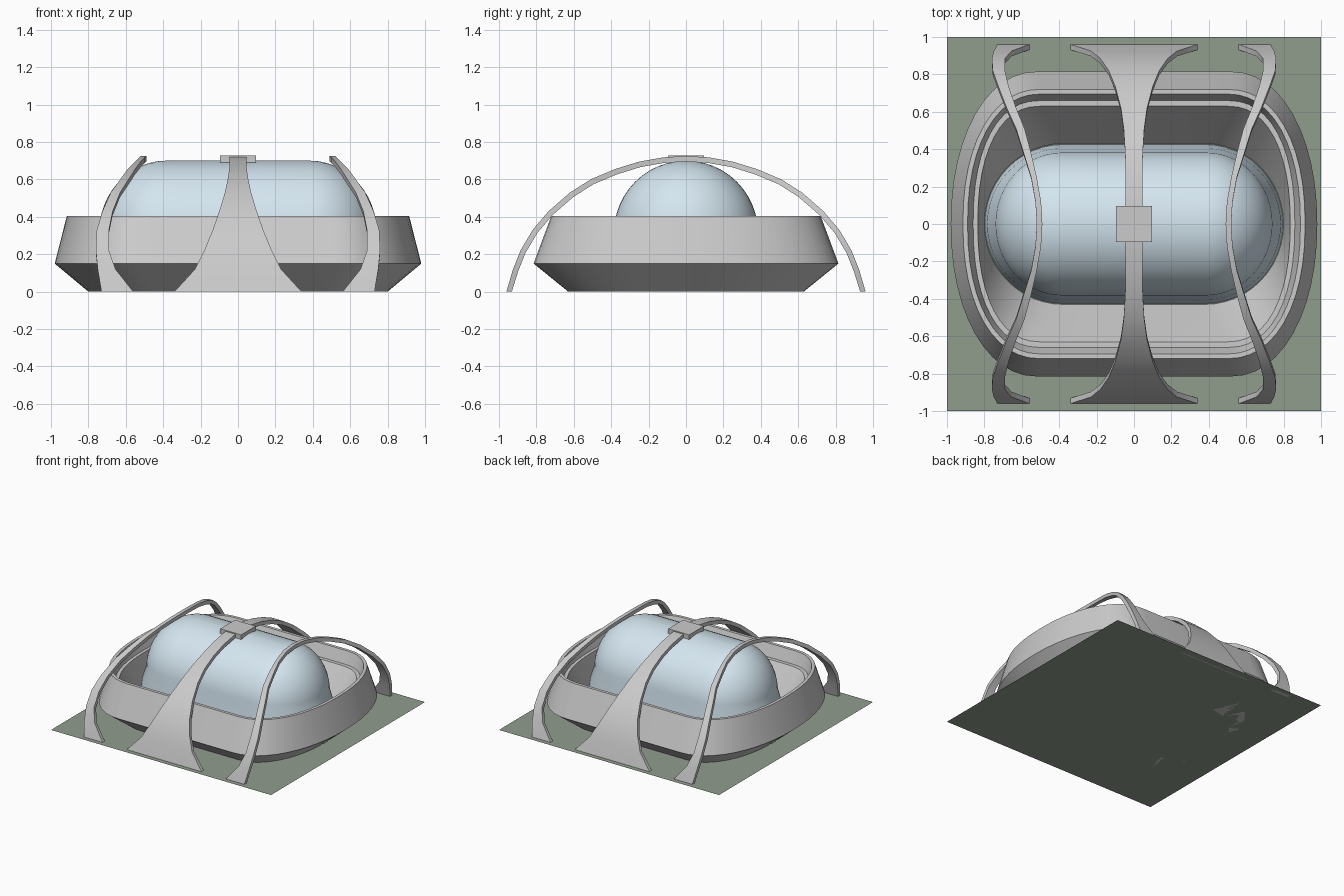
import bpy
from math import cos, sin, pi

if "Cube" in bpy.data.objects:
    bpy.data.objects.remove(bpy.data.objects["Cube"])

N = 12  # segments per quarter of each oval ring


def material(name, color):
    m = bpy.data.materials.new(name)
    m.diffuse_color = (*color, 1)
    m.use_nodes = True
    m.node_tree.nodes["Principled BSDF"].inputs["Base Color"].default_value = m.diffuse_color
    return m


def add_mesh(name, verts, faces, mat=None, smooth=None):
    me = bpy.data.meshes.new(name)
    me.from_pydata(verts, [], faces)
    ob = bpy.data.objects.new(name, me)
    bpy.context.collection.objects.link(ob)
    if mat:
        me.materials.append(mat)
    bpy.ops.object.select_all(action='DESELECT')
    bpy.context.view_layer.objects.active = ob
    ob.select_set(True)
    bpy.ops.object.mode_set(mode='EDIT')
    bpy.ops.mesh.select_all(action='SELECT')
    bpy.ops.mesh.normals_make_consistent(inside=False)
    bpy.ops.object.mode_set(mode='OBJECT')
    if smooth:
        bpy.ops.object.shade_smooth_by_angle(angle=smooth)
    return ob


def oval(z, c, x, y, n=2.0):
    """Ring with straight front/back of half length c and curved ends."""
    q = []
    for i in range(N + 1):
        a = pi / 2 * i / N
        q.append((c + (x - c) * max(cos(a), 0) ** (2 / n), y * sin(a) ** (2 / n)))
    ring = q + [(-px, py) for px, py in reversed(q)]
    ring += [(px, -py) for px, py in reversed(ring[1:-1])]
    return [(px, py, z) for px, py in ring]


def loft(name, rings, closed, mat=None, smooth=0.6):
    k = len(rings[0])
    verts = [v for r in rings for v in r]
    m = len(rings)
    faces = []
    for j in range(m if closed else m - 1):
        a, b = j * k, (j + 1) % m * k
        faces += [(a + i, a + (i + 1) % k, b + (i + 1) % k, b + i) for i in range(k)]
    if not closed:
        faces += [tuple(range(k)), tuple(range((m - 1) * k, m * k))]
    return add_mesh(name, verts, faces, mat, smooth)


# Ground plate
add_mesh("ground_plate", [(-1, -1, 0), (1, -1, 0), (1, 1, 0), (-1, 1, 0)],
         [(0, 1, 2, 3)], material("dark_green", (0.28, 0.34, 0.27)))

# Stadium bowl: outer wall, rim, ledge and sloping stands
loft("bowl", [oval(0.0, .45, .80, .63, 2.1), oval(.15, .52, .98, .815, 2.1),
              oval(.405, .50, .915, .72, 2.2), oval(.405, .50, .89, .695, 2.2),
              oval(.31, .50, .86, .66, 2.3), oval(.31, .50, .835, .63, 2.3),
              oval(.0, .38, .80, .43)], True, smooth=0.45)

# Blue dome: half-capsule with slightly flared skirt
rings = [oval(.002, .38, .797, .425), oval(.2, .38, .785, .405)]
for i in range(12):
    a = pi / 2 * i / 12
    r = .385 * cos(a)
    rings.append(oval(.315 + .385 * sin(a), .385, .385 + .93 * r, r))
rings.append(oval(.70, .385, .386, .001))
loft("dome", rings, False, material("glass_blue", (0.66, 0.79, 0.87)))

# Arches: half profile (y, z) from foot to crown, with x extents per point
PATH = [(.96, 0), (.925, .12), (.885, .22), (.82, .33), (.735, .43), (.62, .53),
        (.51, .60), (.38, .655), (.25, .695), (.12, .718), (0, .725)]
MID = [.34, .23, .18, .135, .10, .07, .055, .047, .045, .045, .045]
SIDE = [(.56, .73), (.655, .75), (.69, .76), (.69, .755), (.67, .725), (.63, .68),
        (.585, .63), (.55, .59), (.52, .55), (.497, .527), (.49, .52)]


def arch(name, spans):
    path = PATH + [(-y, z) for y, z in reversed(PATH[:-1])]
    spans = spans + spans[-2::-1]
    verts, faces, t = [], [], .03
    for i, ((y, z), (x0, x1)) in enumerate(zip(path, spans)):
        ya, za = path[max(i - 1, 0)]
        yb, zb = path[min(i + 1, len(path) - 1)]
        dy, dz = yb - ya, zb - za
        d = (dy * dy + dz * dz) ** .5
        iy, iz = y - dz / d * t, z + dy / d * t * (-1 if dy > 0 else 1)
        if dz < 0:
            iy = y - abs(dz) / d * t * (1 if y > 0 else -1)
        else:
            iy = y - dz / d * t * (1 if y > 0 else -1)
        iz = max(z - abs(dy) / d * t, 0)
        verts += [(x0, y, z), (x1, y, z), (x1, iy, iz), (x0, iy, iz)]
    for i in range(len(path) - 1):
        a = i * 4
        faces += [(a + j, a + (j + 1) % 4, a + 4 + (j + 1) % 4, a + 4 + j) for j in range(4)]
    e = len(verts) - 4
    faces += [(0, 1, 2, 3), (e, e + 1, e + 2, e + 3)]
    add_mesh(name, verts, faces, smooth=0.5)


arch("center_arch", [(-w, w) for w in MID])
arch("right_arch", SIDE)
arch("left_arch", [(-b, -a) for a, b in SIDE])

# Square block on the crown of the centre arch
bpy.ops.mesh.primitive_cube_add(size=1, location=(0, 0, .709))
block = bpy.context.object
block.name = "crown_block"
block.scale = (.19, .19, .038)
